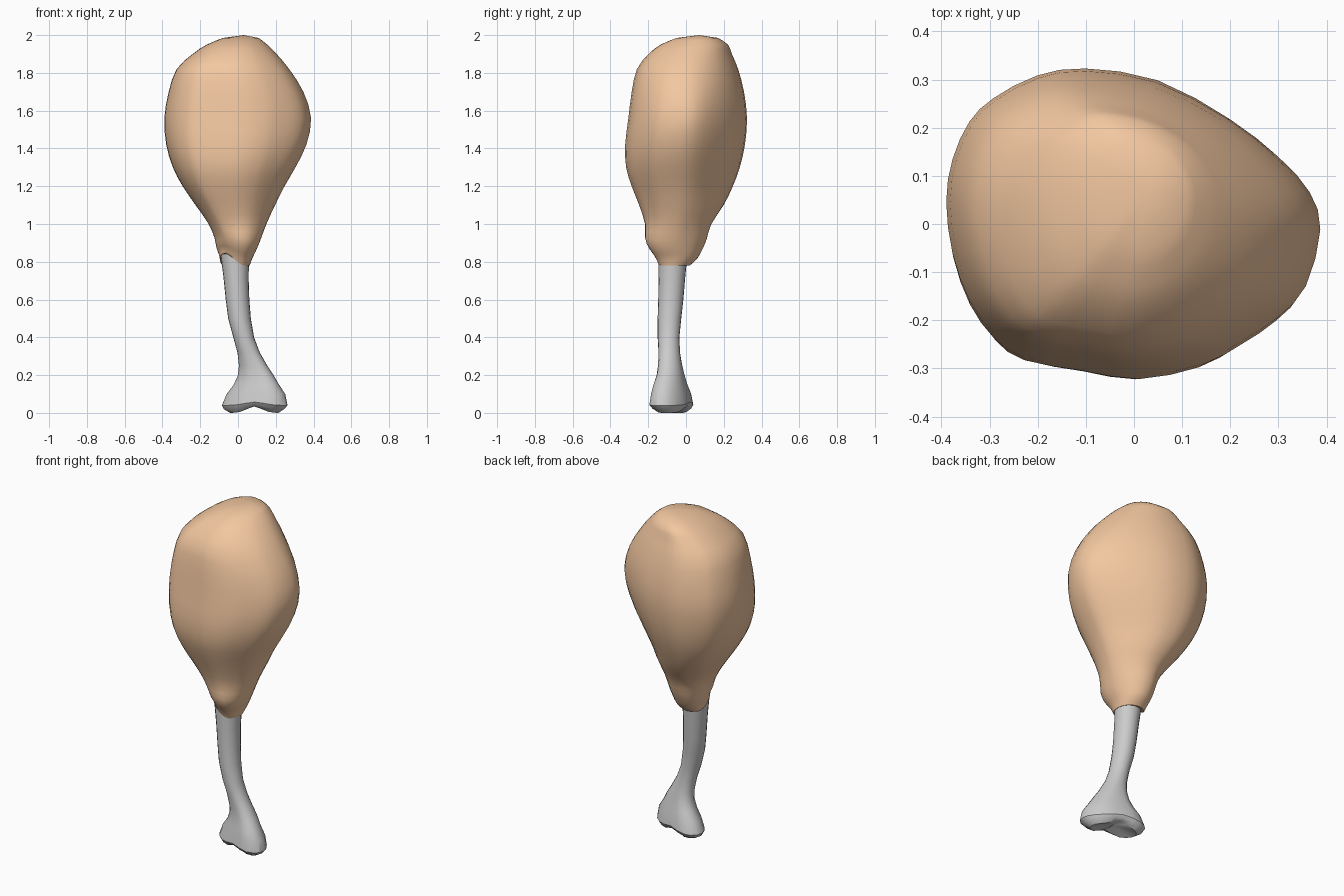
import bpy, bmesh
from math import sin, cos, pi, atan2, radians, exp

if "Cube" in bpy.data.objects:
    bpy.data.objects.remove(bpy.data.objects["Cube"])


def spline(pts, closed=False):
    """Double a list of tuples with smooth in-between points."""
    n, out = len(pts), []
    for i in range(n if closed else n - 1):
        q = [pts[(i + d) % n if closed else min(n - 1, max(0, i + d))] for d in (-1, 0, 1, 2)]
        out += [q[1], tuple((9 * (b + c) - a - d) / 16 for a, b, c, d in zip(*q))]
    return out if closed else out + [pts[-1]]


def loft(name, rings, cap_start, cap_end, angle=60):
    """Skin a list of equal-length vertex rings, bottom to top, with fan caps."""
    bm = bmesh.new()
    vs = [[bm.verts.new(p) for p in r] for r in rings]
    n = len(vs[0])
    for a, b in zip(vs, vs[1:]):
        for i in range(n):
            j = (i + 1) % n
            bm.faces.new((a[i], a[j], b[j], b[i]))
    for point, ring in ((cap_start, vs[0]), (cap_end, vs[-1])):
        c = bm.verts.new(point)
        for i in range(n):
            bm.faces.new((c, ring[i], ring[(i + 1) % n]))
    bmesh.ops.recalc_face_normals(bm, faces=bm.faces)
    me = bpy.data.meshes.new(name)
    bm.to_mesh(me)
    bm.free()
    ob = bpy.data.objects.new(name, me)
    bpy.context.collection.objects.link(ob)
    bpy.ops.object.select_all(action='DESELECT')
    ob.select_set(True)
    bpy.context.view_layer.objects.active = ob
    bpy.ops.object.shade_smooth_by_angle(angle=radians(angle))
    return ob


# Meat: egg-shaped section, scaled to the extents of each level
egg = [(.387, -.02), (.365, .06), (.3, .135), (.2, .215), (.05, .298), (-.1, .323),
       (-.2, .308), (-.29, .26), (-.34, .21), (-.375, .13), (-.388, .04), (-.375, -.07),
       (-.34, -.17), (-.29, -.24), (-.23, -.28), (-.1, -.303), (.02, -.32),
       (.15, -.295), (.23, -.253), (.3, -.205), (.357, -.14)]
# z, x min, x max, y min, y max
meat_levels = [
    (.78, -.095, .062, -.15, .02), (.82, -.1, .075, -.165, .06), (.86, -.11, .093, -.185, .08),
    (.92, -.12, .117, -.205, .105), (1.0, -.155, .15, -.216, .135), (1.1, -.225, .197, -.25, .2),
    (1.2, -.293, .247, -.29, .248), (1.3, -.345, .305, -.32, .285), (1.42, -.38, .363, -.325, .312),
    (1.56, -.39, .388, -.308, .323), (1.7, -.367, .347, -.29, .307), (1.82, -.325, .272, -.262, .276),
    (1.9, -.24, .205, -.2, .243), (1.95, -.165, .155, -.135, .222), (1.985, -.08, .11, -.05, .17)]
rings = []
for z, x0, x1, y0, y1 in spline(meat_levels):
    shank = min(1, max(0, (z - .8) / .35))      # round shank -> egg-shaped body
    top = min(1, max(0, (z - 1.58) / .3))       # fuller right side near the top
    ring = []
    for ex, ey in spline(egg, closed=True):
        t = atan2(ey / .323, ex / .387)
        k = shank * (1 - .75 * top * max(0, cos(t)) ** .5)
        near_end = exp(-((z - .89) / .08) ** 2)
        knob = 1 + near_end * (.15 * max(0, cos(t + .95)) ** 3 + .1 * max(0, cos(t - 2.4)) ** 3)
        u = (k * ex / .388 + (1 - k) * cos(t)) * knob
        v = (k * ey / .323 + (1 - k) * sin(t)) * knob
        notch = .065 * max(0, cos(t - 3.9)) ** 2 * max(0, 1 - (z - .78) / .2)
        ring.append(((x0 + x1) / 2 + u * (x1 - x0) / 2,
                     (y0 + y1) / 2 + v * (y1 - y0) / 2, z + notch))
    rings.append(ring)
meat = loft("meat", rings, (-.015, -.07, .82), (.03, .07, 2.0))
mat = bpy.data.materials.new("roast_skin")
mat.diffuse_color = (.89, .57, .35, 1)
mat.use_nodes = True
mat.node_tree.nodes["Principled BSDF"].inputs["Base Color"].default_value = mat.diffuse_color
meat.data.materials.append(mat)

# Bone: slim curved shaft flaring into a two-lobed knuckle
bone_levels = [
    (.02, -.075, .245, -.18, .03), (.04, -.085, .262, -.197, .042), (.1, -.06, .25, -.188, .03),
    (.15, -.022, .217, -.175, .011), (.2, 0, .188, -.158, -.005), (.25, .005, .155, -.15, -.018),
    (.32, -.003, .115, -.147, -.03), (.4, -.025, .085, -.15, -.035), (.5, -.052, .068, -.15, -.025),
    (.6, -.065, .06, -.147, -.014), (.72, -.077, .056, -.145, -.004), (.84, -.093, .06, -.145, .008)]
rings = []
for z, x0, x1, y0, y1 in bone_levels:
    k = min(1, max(0, (.38 - z) / .25))         # strength of the knuckle shape
    ring = []
    for i in range(20):
        t = 2 * pi * i / 20
        u, v = cos(t), sin(t - .42 * k)
        v *= 1 - .1 * k * exp(-(u / .35) ** 2)  # waist between the lobes
        valley = .025 * exp(-(u / .4) ** 2) * max(0, 1 - z / .14)
        ring.append(((x0 + x1) / 2 + u * (x1 - x0) / 2,
                     (y0 + y1) / 2 + v * (y1 - y0) / 2, z + valley))
    rings.append(ring)
# underside of the knuckle, drawn inward with a groove between the lobes
under = [((x - .087) * .8 + .087, (y + .075) * .75 - .075,
          .034 * exp(-((x - .087) / .07) ** 2)) for x, y, z in rings[0]]
bone = loft("bone", [under] + rings, (.087, -.075, .036), (-.018, -.068, .84), angle=30)
